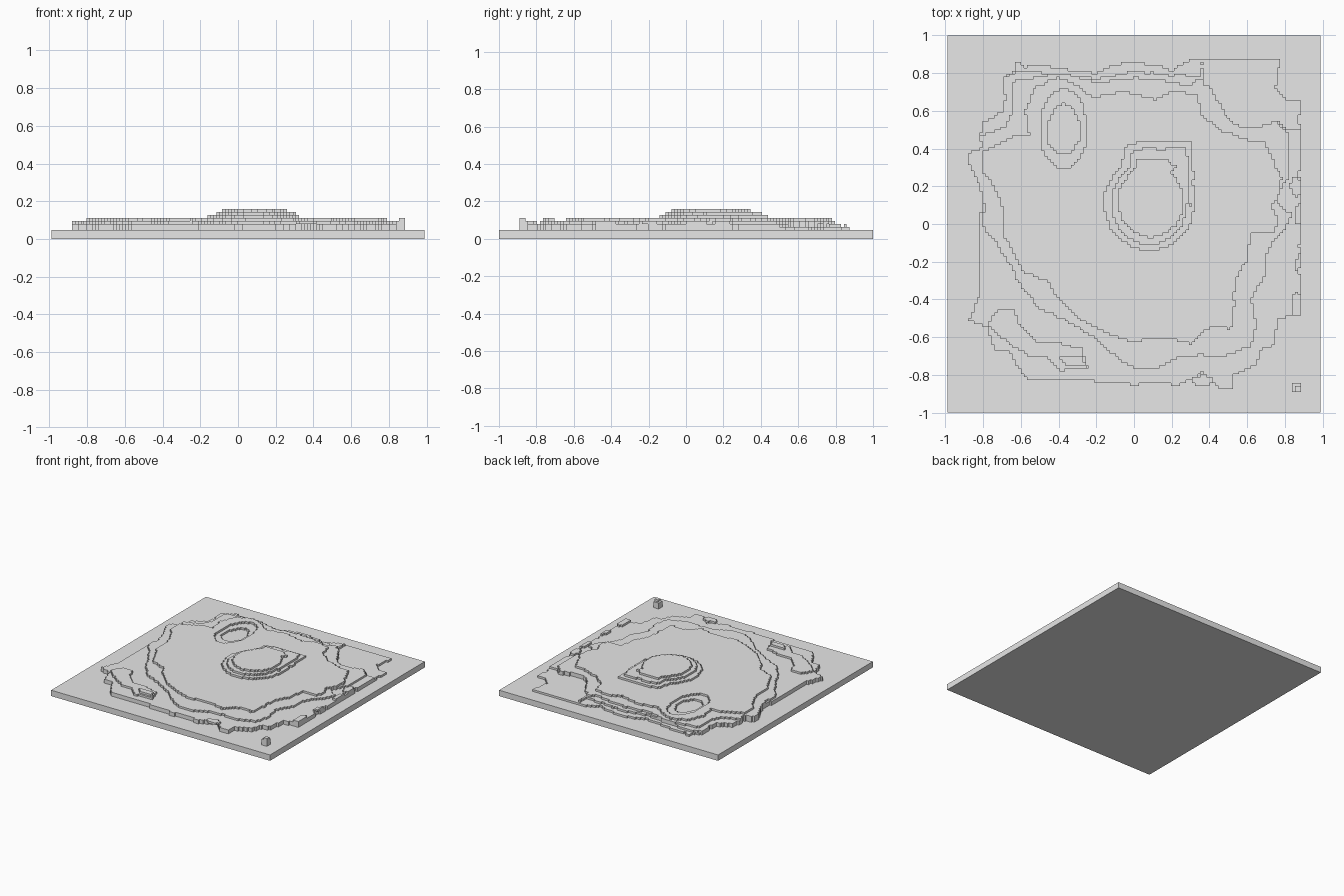
import bpy
import bmesh
from mathutils import Vector, noise

cube = bpy.data.objects.get("Cube")
if cube:
    bpy.data.objects.remove(cube, do_unlink=True)

HALF_X, HALF_Y = 0.99, 1.0
CELL = HALF_Y / 64
STEP = 0.016
BASE_HEIGHT = 3 * STEP

# One stone colour for the whole relief
stone = bpy.data.materials.new("grey_stone")
stone.use_nodes = True
stone.diffuse_color = (0.8, 0.8, 0.8, 1)
stone.node_tree.nodes["Principled BSDF"].inputs["Base Color"].default_value = stone.diffuse_color


def outline(text):
    """Closed outline, in hundredths of a unit."""
    return [tuple(int(value) / 100 for value in pair.split(",")) for pair in text.split()]


def inside_outline(points, x, y):
    inside = False
    previous_x, previous_y = points[-1]
    for px, py in points:
        if (py > y) != (previous_y > y):
            if x < px + (previous_x - px) * (y - py) / (previous_y - py):
                inside = not inside
        previous_x, previous_y = px, py
    return inside


def area(text):
    points = outline(text)
    return lambda x, y: inside_outline(points, x, y)


def oval(center_x, center_y, radius_x, radius_y):
    def test(x, y):
        return ((x - center_x) / radius_x) ** 2 + ((y - center_y) / radius_y) ** 2 < 1
    return test


def finish(name, bm):
    mesh = bpy.data.meshes.new(name)
    bm.to_mesh(mesh)
    bm.free()
    mesh.materials.append(stone)
    terrain_object = bpy.data.objects.new(name, mesh)
    bpy.context.collection.objects.link(terrain_object)


def add_terrace(name, level, shapes, holes=(), layers=1, wobble=0.012):
    """Extrude every grid cell that falls in the shapes and outside the holes."""
    bm = bmesh.new()
    corners = {}
    bottom = BASE_HEIGHT + level * STEP

    def corner(column, row):
        key = (column, row)
        if key not in corners:
            corners[key] = bm.verts.new((column * CELL - HALF_X, row * CELL - HALF_Y, bottom))
        return corners[key]

    for column in range(int(2 * HALF_X / CELL)):
        for row in range(int(2 * HALF_Y / CELL)):
            x = (column + 0.5) * CELL - HALF_X
            y = (row + 0.5) * CELL - HALF_Y
            # Ragged edges
            shift = noise.noise_vector(Vector((x, y, 0)) * 14) * wobble
            x, y = x + shift.x, y + shift.y
            if any(s(x, y) for s in shapes) and not any(h(x, y) for h in holes):
                bm.faces.new((corner(column, row), corner(column + 1, row),
                              corner(column + 1, row + 1), corner(column, row + 1)))
    grown = bmesh.ops.extrude_face_region(bm, geom=bm.faces[:])
    raised = [item for item in grown["geom"] if isinstance(item, bmesh.types.BMVert)]
    bmesh.ops.translate(bm, verts=raised, vec=(0, 0, layers * STEP))
    finish(name, bm)


# Base slab
slab = bmesh.new()
bmesh.ops.create_cube(slab, size=1)
bmesh.ops.scale(slab, verts=slab.verts, vec=(2 * HALF_X, 2 * HALF_Y, BASE_HEIGHT))
bmesh.ops.translate(slab, verts=slab.verts, vec=(0, 0, BASE_HEIGHT / 2))
finish("base_slab", slab)

# Terrain outlines, from the shore inward
shore = area("-88,38 -81,40 -81,53 -70,59 -68,66 -70,79 -64,80 -62,88 -58,84 -48,85 "
             "-38,82 -20,80 -10,84 0,87 12,84 20,82 32,88 78,88 75,72 82,65 "
             "88,65 88,-48 76,-50 74,-64 68,-66 65,-75 53,-80 53,-87 "
             "45,-87 36,-78 27,-85 0,-85 -25,-83 -57,-83 -67,-68 -74,-66 "
             "-78,-55 -88,-52 -82,-38 -82,-5 -80,15 -88,33")
northeast_lowland = area("36,95 36,76 45,65 53,53 66,51 76,55 82,50 95,50 95,95")
north_shelf = area("-95,95 -72,77 -60,82 -40,80 -20,77 0,81 34,78 38,95")
middle = area("-88,38 -81,40 -81,46 -68,52 -64,60 -64,75 -50,79 -36,80 -20,75 -5,77 "
              "15,77 28,73 35,78 45,65 53,53 66,51 76,55 82,48 82,24 "
              "75,12 84,5 80,-4 72,-10 69,-28 62,-40 65,-55 62,-65 "
              "48,-70 25,-70 12,-77 0,-77 -10,-70 -22,-60 -35,-52 "
              "-52,-43 -63,-28 -68,-18 -79,-2 -80,15 -88,33")
plateau = area("-80,38 -66,46 -56,47 -58,60 -52,73 -40,78 -28,72 -20,67 -8,70 "
               "12,66 22,70 34,69 35,60 44,50 58,45 70,44 74,33 78,24 "
               "78,16 73,10 77,2 73,-5 62,-5 60,-20 54,-30 52,-56 "
               "40,-55 30,-63 15,-60 0,-63 -12,-59 -30,-50 -42,-38 "
               "-46,-30 -58,-26 -69,-6 -70,12 -79,28")
front_ridge = area("-78,-54 -72,-45 -63,-45 -61,-53 -52,-62 -38,-63 -28,-66 -24,-77 "
                   "-32,-75 -40,-78 -45,-71 -56,-70 -70,-61")
ridge_crest = area("-42,-70 -28,-70 -24,-76 -36,-74")

# Small bumps along the shore
shore_bumps = [oval(0.86, -0.43, 0.03, 0.06), oval(0.86, 0.2, 0.03, 0.05),
               oval(0.87, -0.2, 0.015, 0.05), oval(0.87, 0.05, 0.02, 0.06),
               oval(0.36, -0.83, 0.06, 0.03)]

# Stepped pit in the plateau
pit_rim = oval(-0.375, 0.5, 0.125, 0.21)
pit_floor = oval(-0.375, 0.5, 0.085, 0.13)

add_terrace("shore_terrace", 0, [shore])
add_terrace("lower_terrace", 1, [shore], [northeast_lowland, north_shelf])
add_terrace("middle_terrace", 2, [middle, front_ridge] + shore_bumps, [pit_floor])
add_terrace("plateau_terrace", 3, [plateau, ridge_crest], [pit_rim])

# Stepped hill with a squared back shoulder
hill = [
    ("hill_foot", oval(0.08, 0.11, 0.24, 0.25), area("-6,20 -6,40 4,44 31,44 32,10")),
    ("hill_slope", oval(0.08, 0.11, 0.2, 0.22), area("-3,20 -2,37 4,40 28,40 30,10")),
    ("hill_top", oval(0.09, 0.12, 0.175, 0.19), area("-3,20 2,35 15,35 24,30")),
]
for tier, (name, dome, shoulder) in enumerate(hill):
    add_terrace(name, 4 + tier, [dome, shoulder], wobble=0.004)

# Lone corner block
add_terrace("corner_block", 0, [oval(0.86, -0.865, 0.026, 0.026)], layers=3, wobble=0)
add_terrace("corner_block_tip", 3, [oval(0.87, -0.875, 0.016, 0.016)], wobble=0)
